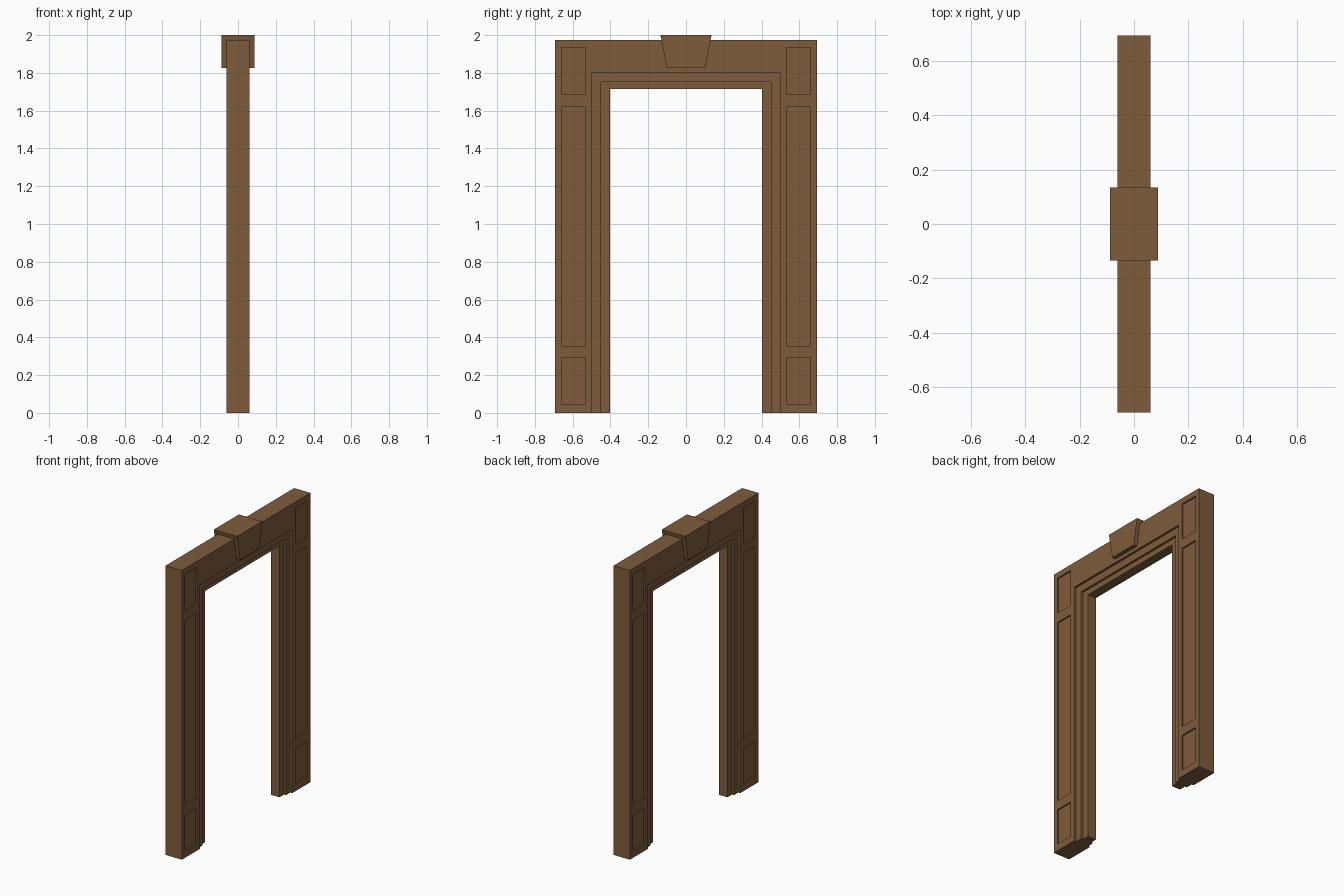
import bpy, bmesh

if "Cube" in bpy.data.objects:
    bpy.data.objects.remove(bpy.data.objects["Cube"])

wood = bpy.data.materials.new("brown_wood")
wood.diffuse_color = (0.205, 0.107, 0.045, 1)
wood.use_nodes = True
wood.node_tree.nodes["Principled BSDF"].inputs["Base Color"].default_value = wood.diffuse_color


def finish(bm, name):
    bmesh.ops.recalc_face_normals(bm, faces=bm.faces[:])
    me = bpy.data.meshes.new(name)
    bm.to_mesh(me)
    bm.free()
    me.materials.append(wood)
    ob = bpy.data.objects.new(name, me)
    bpy.context.collection.objects.link(ob)
    return ob


# Door frame: stepped profile (half width, top height, half depth) swept round the opening
half = [(0.402, 1.714, 0.0315), (0.450, 1.751, 0.0315), (0.450, 1.751, 0.0465),
        (0.497, 1.800, 0.0465), (0.497, 1.800, 0.0615), (0.693, 1.974, 0.0615)]
profile = half + [(w, h, -d) for w, h, d in reversed(half)]
bm = bmesh.new()
rings = [[bm.verts.new(p) for p in ((d, -w, 0), (d, -w, h), (d, w, h), (d, w, 0))]
         for w, h, d in profile]
for i, a in enumerate(rings):
    b = rings[(i + 1) % len(rings)]
    for k in range(3):
        bm.faces.new((a[k], a[k + 1], b[k + 1], b[k]))
for k in (0, 3):
    bm.faces.new([r[k] for r in rings])
bmesh.ops.recalc_face_normals(bm, faces=bm.faces[:])
bmesh.ops.dissolve_limit(bm, angle_limit=0.01, verts=bm.verts[:], edges=bm.edges[:])

# Sunken panels: cut the outer faces into cells and push the panel cells in
Y0, Y1 = 0.532, 0.659
PANELS = [(0.048, 0.292), (0.355, 1.62), (1.685, 1.934)]


def strip_faces():
    return [f for f in bm.faces if abs(f.normal.x) > 0.9
            and Y0 < abs(f.calc_center_bounds().y) < Y1]


for y in (-Y1, -Y0, Y0, Y1):
    bmesh.ops.bisect_plane(bm, geom=bm.verts[:] + bm.edges[:] + bm.faces[:],
                           plane_co=(0, y, 0), plane_no=(0, 1, 0))
for z in [z for p in PANELS for z in p]:
    faces = strip_faces()
    edges = list({e for f in faces for e in f.edges})
    verts = list({v for f in faces for v in f.verts})
    bmesh.ops.bisect_plane(bm, geom=verts + edges + faces,
                           plane_co=(0, 0, z), plane_no=(0, 0, 1))
cells = [f for f in strip_faces()
         if any(a < f.calc_center_bounds().z < b for a, b in PANELS)]
bmesh.ops.inset_individual(bm, faces=cells, thickness=0.0, depth=-0.01)
finish(bm, "door_frame")

# Keystone: tapered block over the middle of the lintel
bm = bmesh.new()
outline = [(-0.102, 1.825), (0.102, 1.825), (0.135, 2.0), (-0.135, 2.0)]
front = bm.faces.new([bm.verts.new((-0.088, y, z)) for y, z in outline])
ext = bmesh.ops.extrude_face_region(bm, geom=[front])
bmesh.ops.translate(bm, vec=(0.176, 0, 0),
                    verts=[g for g in ext["geom"] if isinstance(g, bmesh.types.BMVert)])
finish(bm, "keystone")
